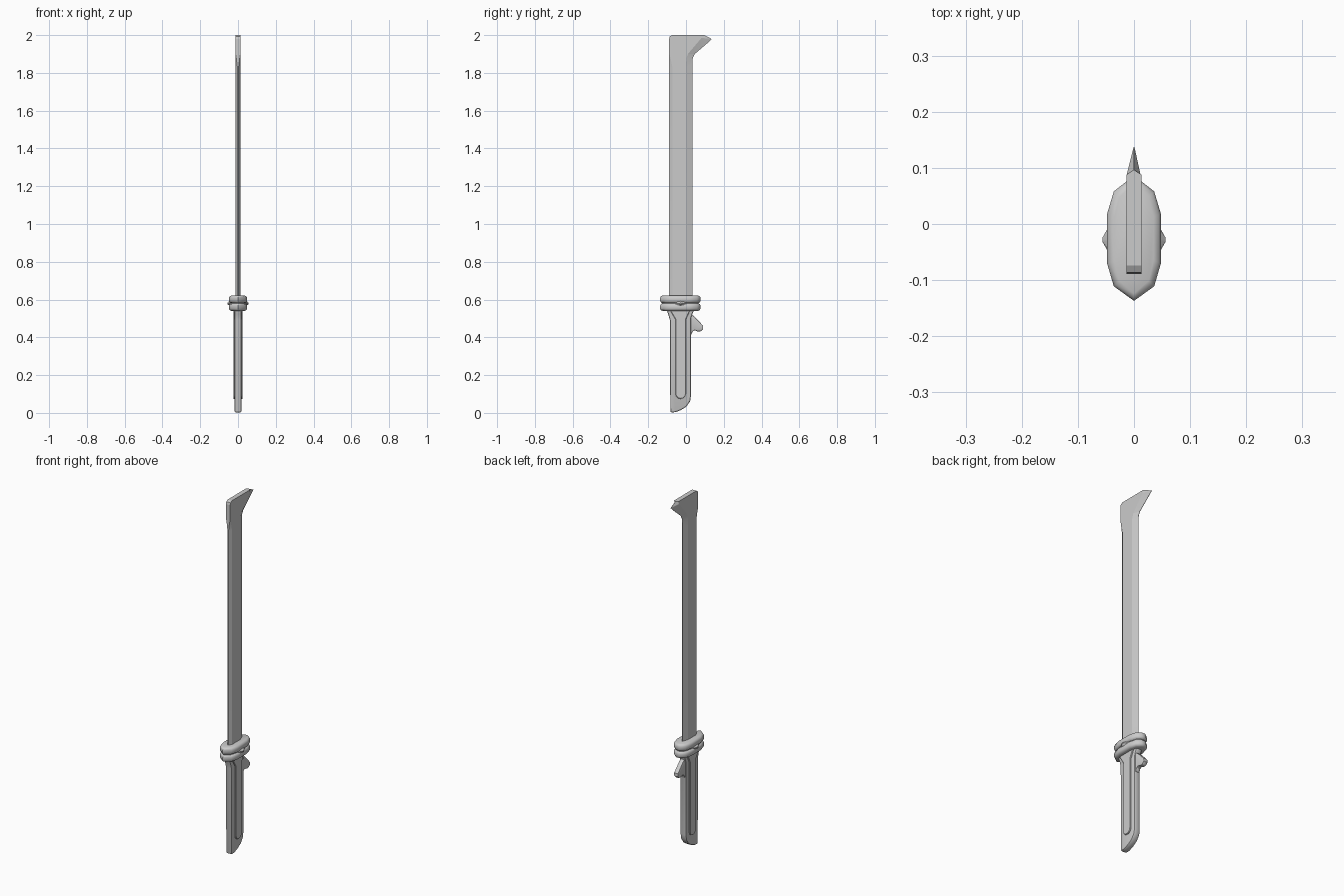
import bpy, bmesh, math
from mathutils import Vector

if "Cube" in bpy.data.objects:
    bpy.data.objects.remove(bpy.data.objects["Cube"])


def finish(name, bm, bevel=0, segments=2, angle=30):
    bmesh.ops.recalc_face_normals(bm, faces=bm.faces)
    mesh = bpy.data.meshes.new(name)
    bm.to_mesh(mesh)
    bm.free()
    ob = bpy.data.objects.new(name, mesh)
    bpy.context.collection.objects.link(ob)
    bpy.ops.object.select_all(action='DESELECT')
    ob.select_set(True)
    bpy.context.view_layer.objects.active = ob
    if bevel:
        m = ob.modifiers.new("Bevel", 'BEVEL')
        m.width, m.segments = bevel, segments
        m.limit_method = 'ANGLE'
        m.angle_limit = math.radians(50)
        bpy.ops.object.modifier_apply(modifier=m.name)
    bpy.ops.object.shade_smooth_by_angle(angle=math.radians(angle))
    return ob


def loft(rings):
    bm = bmesh.new()
    vs = [[bm.verts.new(p) for p in r] for r in rings]
    n = len(vs[0])
    for a, b in zip(vs, vs[1:]):
        for i in range(n):
            j = (i + 1) % n
            bm.faces.new((a[i], a[j], b[j], b[i]))
    bm.faces.new(vs[0])
    bm.faces.new(vs[-1])
    return bm


def side_plate(name, profile, half, bevel, segments=2):
    """Extrude a (y, z) profile across x."""
    bm = loft([[(x, y, z) for y, z in profile] for x in (-half, half)])
    return finish(name, bm, bevel, segments)


# Blade: spine, spine bevel, edge bevel and cutting edge lofted up to the hooked tip
T = 0.013
stations = [  # spine half width, spine, spine bevel, edge bevel, edge
    (0.003, (-.089, .56), (-.072, .56), (0, .56), (.034, .56)),
    (0.003, (-.089, 1.83), (-.072, 1.83), (0, 1.83), (.034, 1.85)),
    (0.008, (-.089, 1.87), (-.080, 1.87), (.002, 1.875), (.036, 1.88)),
    (T, (-.089, 1.90), (-.087, 1.90), (.010, 1.90), (.046, 1.90)),
    (T, (-.089, 1.98), (-.086, 1.98), (.065, 1.965), (.105, 1.95)),
    (T, (-.086, 1.993), (-.08, 1.994), (.082, 1.985), (.137, 1.979)),
    (T, (-.074, 2.0), (-.07, 2.0), (.088, 2.0), (.096, 2.0)),
]
rings = []
for ts, sp, sb, eb, ed in stations:
    half = [(ts, *sp), (T, *sb), (T, *eb), (.0008, *ed)]
    rings.append(half + [(-x, y, z) for x, y, z in reversed(half)])
finish("blade", loft(rings), angle=8)

# Guard: two stacked rounded rings with a core between them
right = [(0, -.137), (.036, -.111), (.048, -.07), (.048, .018),
         (.036, .058), (.012, .077)]
outline = right + [(-x, y) for x, y in reversed(right[1:])]


def guard_slab(name, z0, z1, inset=0.0):
    layers = [(z0, .013), (z0 + .004, .004), (z0 + .012, 0),
              (z1 - .012, 0), (z1 - .004, .004), (z1, .013)]
    rings = []
    for z, d in layers:
        k = d + inset
        rings.append([(x * (1 - k / .048), -.028 + (y + .028) * (1 - k / .108), z)
                      for x, y in outline])
    finish(name, loft(rings), angle=40)


guard_slab("upper_guard_ring", .581, .621)
guard_slab("lower_guard_ring", .540, .580)
guard_slab("guard_core", .560, .600, .010)

# Faceted studs on both sides of the guard
for s, label in ((1, "right"), (-1, "left")):
    base = [(s * .03, -.028 + .05 * math.cos(a), .58 + .026 * math.sin(a))
            for a in (i * math.tau / 8 for i in range(8))]
    tip = [(s * .056, -.028 + .004 * math.cos(a), .58 + .004 * math.sin(a))
           for a in (i * math.tau / 8 for i in range(8))]
    finish("guard_stud_" + label, loft([base, tip]))

# Handle with flared top and slanted, rounded pommel
side_plate("handle", [
    (-.083, .002), (-.055, .004), (-.025, .016), (.003, .034), (.022, .062),
    (.026, .09), (.026, .50), (.034, .525), (.045, .55), (-.105, .55),
    (-.095, .525), (-.085, .49)], .019, .008)

# Raised grip panel with round lower end and splayed top
arc = [(-.028 + .028 * math.cos(a), .10 + .026 * math.sin(a))
       for a in (math.pi + i * math.pi / 6 for i in range(7))]
side_plate("grip_panel", arc + [(0, .495), (.024, .548), (-.088, .548), (-.056, .495)],
           .025, .003, 1)

# Finger hook below the guard
side_plate("finger_hook", [
    (.01, .535), (.03, .52), (.045, .51), (.090, .462), (.091, .445), (.078, .431),
    (.060, .432), (.046, .438), (.036, .432), (.028, .415), (.01, .41)], .013, .005)
